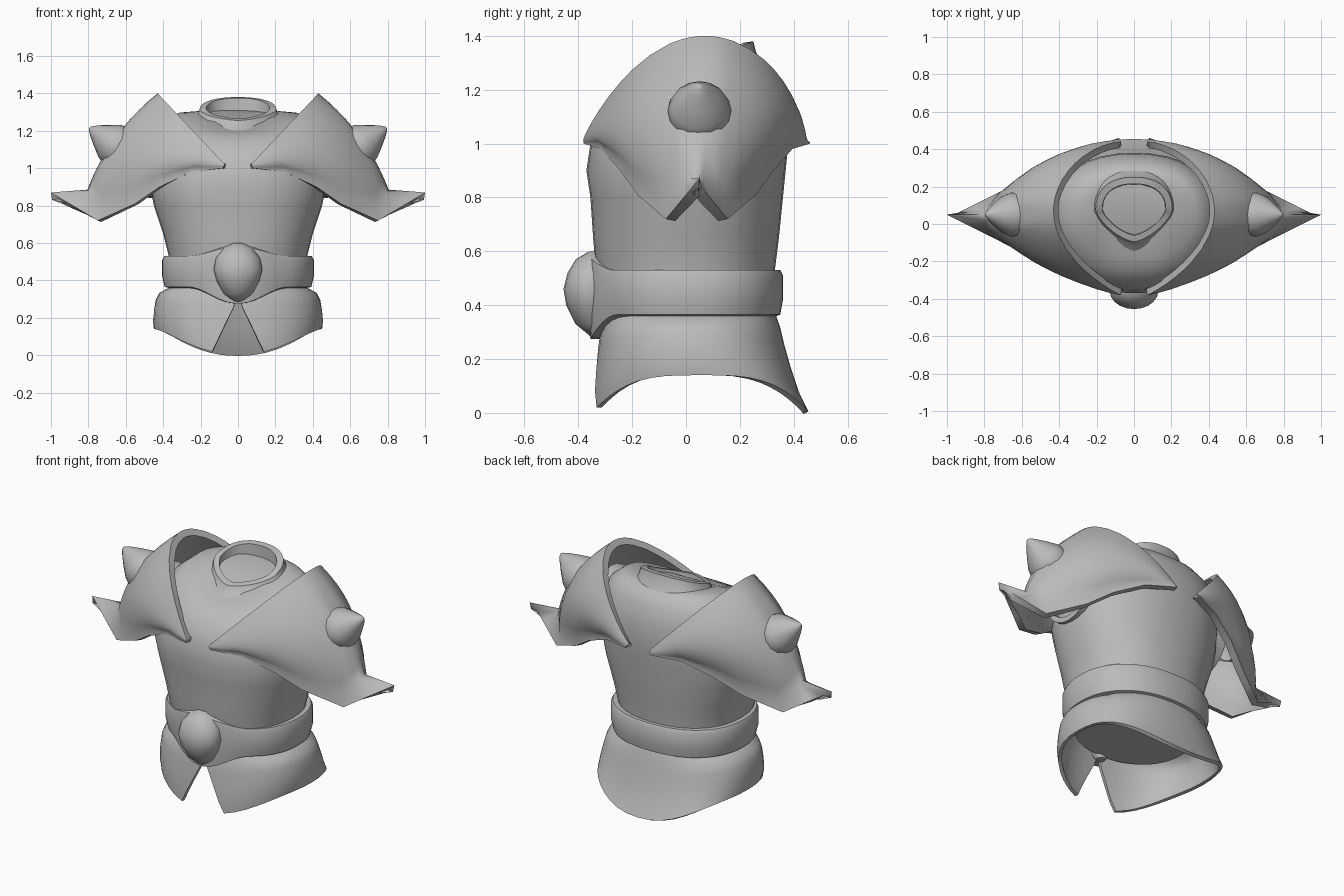
import bpy, bmesh, math
from mathutils import Vector

cube = bpy.data.objects.get("Cube")
if cube:
    bpy.data.objects.remove(cube)

steel = bpy.data.materials.new("grey steel")
steel.use_nodes = True
GREY = (0.5, 0.5, 0.5, 1)
steel.diffuse_color = GREY
steel.node_tree.nodes["Principled BSDF"].inputs["Base Color"].default_value = GREY


def loft(name, rows, closed=True, cap_start=False, cap_end=False,
         thickness=0, mirror=False, angle=40):
    """Skin a list of point rows, then finish and shade the part."""
    bm = bmesh.new()
    grid = [[bm.verts.new(p) for p in row] for row in rows]
    count = len(rows[0])
    for low, high in zip(grid, grid[1:]):
        for j in range(count if closed else count - 1):
            k = (j + 1) % count
            bm.faces.new((low[j], low[k], high[k], high[j]))
    if cap_start:
        bm.faces.new(grid[0][::-1])
    if cap_end:
        bm.faces.new(grid[-1])
    mesh = bpy.data.meshes.new(name)
    bm.to_mesh(mesh)
    bm.free()
    mesh.materials.append(steel)
    obj = bpy.data.objects.new(name, mesh)
    bpy.context.collection.objects.link(obj)
    if thickness:
        solid = obj.modifiers.new("Thickness", 'SOLIDIFY')
        solid.thickness = thickness
        solid.offset = -1
    if mirror:
        obj.modifiers.new("Mirror", 'MIRROR').use_mirror_merge = False
    bpy.ops.object.select_all(action='DESELECT')
    obj.select_set(True)
    bpy.context.view_layer.objects.active = obj
    bpy.ops.object.convert(target='MESH')
    bpy.ops.object.shade_smooth_by_angle(angle=math.radians(angle))


def oval(a, rx, front, back, z, powers=(2.25, 2.25)):
    """Point on a body outline; angle 0 is the front, a quarter turn is +x."""
    s, c = math.sin(a), math.cos(a)
    mid, half = (front + back) / 2, (back - front) / 2
    e = 2 / powers[0 if c > 0 else 1]
    x = rx * math.copysign(abs(s) ** e, s)
    y = mid - half * math.copysign(abs(c) ** e, c)
    return (x, y, z)


def ring(rx, front, back, z_front, z_back=None, lift=0, powers=(2.25, 2.25), n=36):
    z_back = z_front if z_back is None else z_back
    pts = []
    for i in range(n):
        a = math.tau * i / n
        z = z_front + (z_back - z_front) * (1 - math.cos(a)) / 2
        pts.append(oval(a, rx, front, back, z + lift * math.sin(a) ** 2, powers))
    return pts


def lathe(base, axis, profile, n=16):
    """Rings of (radius, height) turned around an axis lying in the xz plane."""
    axis = Vector(axis).normalized()
    side = Vector((0, 1, 0))
    up = axis.cross(side)
    rows = []
    for r, h in profile:
        rows.append([Vector(base) + axis * h
                     + (side * math.cos(math.tau * i / n)
                        + up * math.sin(math.tau * i / n)) * r
                     for i in range(n)])
    return rows


# Torso shell
torso = [(.33, -.28, .31, .30), (.35, -.30, .32, .36), (.37, -.335, .33, .53),
         (.40, -.345, .345, .65), (.45, -.355, .36, .80),
         (.47, -.37, .37, .90), (.465, -.355, .38, 1.0),
         (.45, -.32, .375, 1.09, 1.12), (.41, -.25, .345, 1.16, 1.23, .03),
         (.33, -.18, .30, 1.19, 1.29, .045), (.21, -.11, .26, 1.21, 1.31, .03)]
loft("torso", [ring(*r) for r in torso], cap_start=True, cap_end=True, angle=50)

# Collar, pointed at the front and broad at the back
collar = [(.26, -.19, .29, 1.17, 1.29), (.215, -.115, .26, 1.22, 1.34),
          (.205, -.095, .25, 1.255, 1.38), (.17, -.06, .215, 1.265, 1.375),
          (.165, -.05, .21, 1.18, 1.26)]
loft("collar", [ring(*r, powers=(1.45, 2.3)) for r in collar])

# Belt, swelling smoothly at the front where the buckle sits
belt = []
for rx, front, back, z, swell in [(.345, -.29, .32, .355, -.08),
                                  (.392, -.325, .35, .365, -.09),
                                  (.405, -.335, .36, .42, -.05),
                                  (.405, -.335, .36, .51, .03),
                                  (.395, -.33, .35, .53, .05),
                                  (.36, -.31, .32, .53, .06)]:
    row = []
    for x, y, z0 in ring(rx, front, back, z, n=60):
        bulge = max(0, 1 - (x / .26) ** 2) ** 2 if y < 0 else 0
        row.append((x, y - .03 * bulge, z0 + swell * bulge))
    belt.append(row)
loft("belt", belt)

# Buckle boss
boss = [(.03, -.35, .28), (.08, -.41, .33), (.115, -.445, .40), (.13, -.455, .46),
        (.118, -.44, .52), (.08, -.41, .57), (.03, -.36, .60)]
loft("buckle", [ring(rx, front, -.26, z, powers=(2, 2), n=20) for rx, front, z in boss],
     cap_start=True, cap_end=True, angle=60)

# Skirt with a split front and arched sides
skirt = []
for f, rx, front, back, gap in [(1, .45, -.345, .455, .27), (.8, .455, -.345, .42, .2),
                                (.55, .45, -.335, .39, .12), (.3, .44, -.325, .365, .04),
                                (.12, .42, -.315, .35, .01), (0, .37, -.30, .335, .005)]:
    row = []
    for i in range(41):
        a = gap + (math.tau - 2 * gap) * i / 40
        hem = .14 - .135 * abs(math.cos(a)) ** 3
        row.append(oval(a, rx, front, back, .36 + (hem - .36) * f))
    skirt.append(row)
loft("skirt", skirt, closed=False, thickness=.02)

# Sleeve stubs in the armholes
loft("sleeves", lathe((.36, .02, 1.03), (1, 0, 0),
                      [(.19, 0), (.19, .12), (.16, .12), (.15, 0)], 24), mirror=True)

# Shoulder plates: ribs run from the raised inner rim over a neck line to the hem
MID = .04
HEM = [(-90, (.08, -.42, 1.0)), (-70, (.25, -.355, .98)), (-52, (.42, -.285, .90)),
       (-37, (.55, -.22, .81)), (-17, (.75, -.115, .72)), (0, (1.0, .01, .87))]
NECK = [(-90, (.08, -.42, 1.005)), (-70, (.25, -.355, 1.0)), (-52, (.42, -.285, .94)),
        (-37, (.55, -.22, .86)), (-17, (.73, -.115, .79)),
        (-8, (.785, -.055, .855)), (0, (.805, .01, .885))]


def on_line(table, deg):
    d = -abs(deg)
    for (d0, p0), (d1, p1) in zip(table, table[1:]):
        if d <= d1:
            p = Vector(p0).lerp(Vector(p1), (d - d0) / (d1 - d0))
            break
    return Vector((p.x, MID + (p.y if deg <= 0 else -p.y), p.z))


def rib(deg, steps=10):
    s, c = math.sin(math.radians(deg)), max(0, math.cos(math.radians(deg)))
    h = c ** (1.8 if s < 0 else 1.2)
    top = Vector((.07 + .36 * h, .07 + (.45 if s < 0 else .37) * s, 1.02 + .38 * h))
    end = on_line(NECK, deg)
    out = Vector((.05 * c + .2 * abs(s) * c ** 4,
                  (.06 if s < 0 else .1) * s * c, .03 * c ** 3))
    p1, p2 = top.lerp(end, 1 / 3) + out, top.lerp(end, 2 / 3) + out
    pts = []
    for i in range(steps + 1):
        t = i / steps
        u = 1 - t
        pts.append(top * u ** 3 + p1 * 3 * u * u * t + p2 * 3 * u * t * t + end * t ** 3)
    return pts + [on_line(HEM, deg)]


half = [-90, -80, -70, -61, -52, -44, -37, -27, -17, -12, -8, -4]
angles = half + [0] + [-d for d in reversed(half)]
loft("shoulder_plates", [rib(d) for d in angles], closed=False,
     thickness=.04, mirror=True, angle=65)

# Blunt spikes on the shoulder plates
loft("shoulder_spikes", lathe((.62, .05, 1.10), (.83, 0, .55),
                              [(.10, -.05), (.112, 0), (.118, .04), (.105, .08),
                               (.072, .13), (.035, .18), (.012, .205), (.002, .21)]),
     cap_end=True, mirror=True, angle=60)
